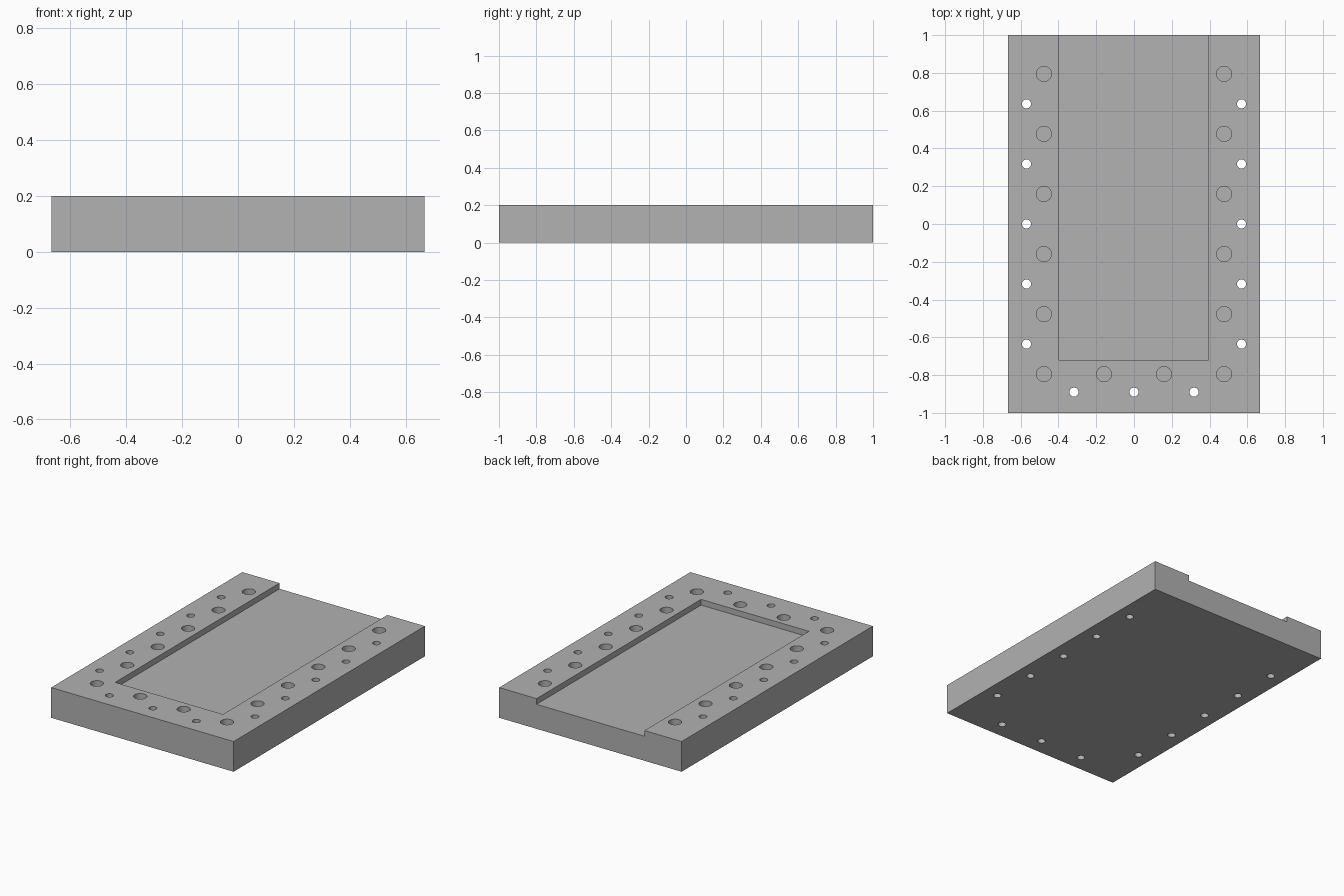
import bpy
import bmesh
from mathutils import Matrix, Vector

old = bpy.data.objects.get("Cube")
if old:
    bpy.data.objects.remove(old, do_unlink=True)

WIDTH, LENGTH, HEIGHT = 1.336, 2.0, 0.2
PITCH = 0.318          # spacing of the hole pattern
POCKET_DEPTH = 0.038
BORE_DEPTH = 0.12

# Material
steel = bpy.data.materials.new("plain grey")
steel.use_nodes = True
grey = (0.445, 0.445, 0.445, 1)
steel.diffuse_color = grey
steel.node_tree.nodes["Principled BSDF"].inputs["Base Color"].default_value = grey


def make_object(name, bm):
    mesh = bpy.data.meshes.new(name)
    bm.to_mesh(mesh)
    bm.free()
    mesh.materials.append(steel)
    obj = bpy.data.objects.new(name, mesh)
    bpy.context.collection.objects.link(obj)
    return obj


def box(name, low, high):
    low, high = Vector(low), Vector(high)
    bm = bmesh.new()
    place = Matrix.Translation((low + high) / 2) @ Matrix.Diagonal((*(high - low), 1))
    bmesh.ops.create_cube(bm, size=1, matrix=place)
    return make_object(name, bm)


def drills(name, spots, radius, bottom):
    bm = bmesh.new()
    top = HEIGHT + 0.1
    for x, y in spots:
        bmesh.ops.create_cone(bm, cap_ends=True, segments=32, radius1=radius,
                              radius2=radius, depth=top - bottom,
                              matrix=Matrix.Translation((x, y, (top + bottom) / 2)))
    return make_object(name, bm)


def cut(target, cutter):
    cutter.hide_render = True
    mod = target.modifiers.new(cutter.name, "BOOLEAN")
    mod.operation, mod.solver, mod.object = "DIFFERENCE", "EXACT", cutter
    bpy.context.view_layer.objects.active = target
    bpy.ops.object.modifier_apply(modifier=mod.name)
    bpy.data.objects.remove(cutter, do_unlink=True)


# Base plate
plate = box("base_plate", (-WIDTH / 2, -LENGTH / 2, 0), (WIDTH / 2, LENGTH / 2, HEIGHT))

# Shallow pocket, open at the back edge
cut(plate, box("pocket", (-0.396, -0.72, HEIGHT - POCKET_DEPTH), (0.394, 1.1, HEIGHT + 0.1)))

# Blind bores around three sides
bores = [(side * 1.5 * PITCH, (k - 2.5) * PITCH) for side in (-1, 1) for k in range(6)]
bores += [(side * PITCH / 2, -2.5 * PITCH) for side in (-1, 1)]
cut(plate, drills("bores", bores, 0.04, HEIGHT - BORE_DEPTH))

# Small through holes between the bores, nearer the edge
holes = [(side * 0.569, k * PITCH) for side in (-1, 1) for k in range(-2, 3)]
holes += [(k * PITCH, -0.89) for k in (-1, 0, 1)]
cut(plate, drills("through_holes", holes, 0.024, -0.1))

# Smooth bore walls, crisp edges
plate.select_set(True)
bpy.context.view_layer.objects.active = plate
bpy.ops.object.shade_smooth_by_angle()
